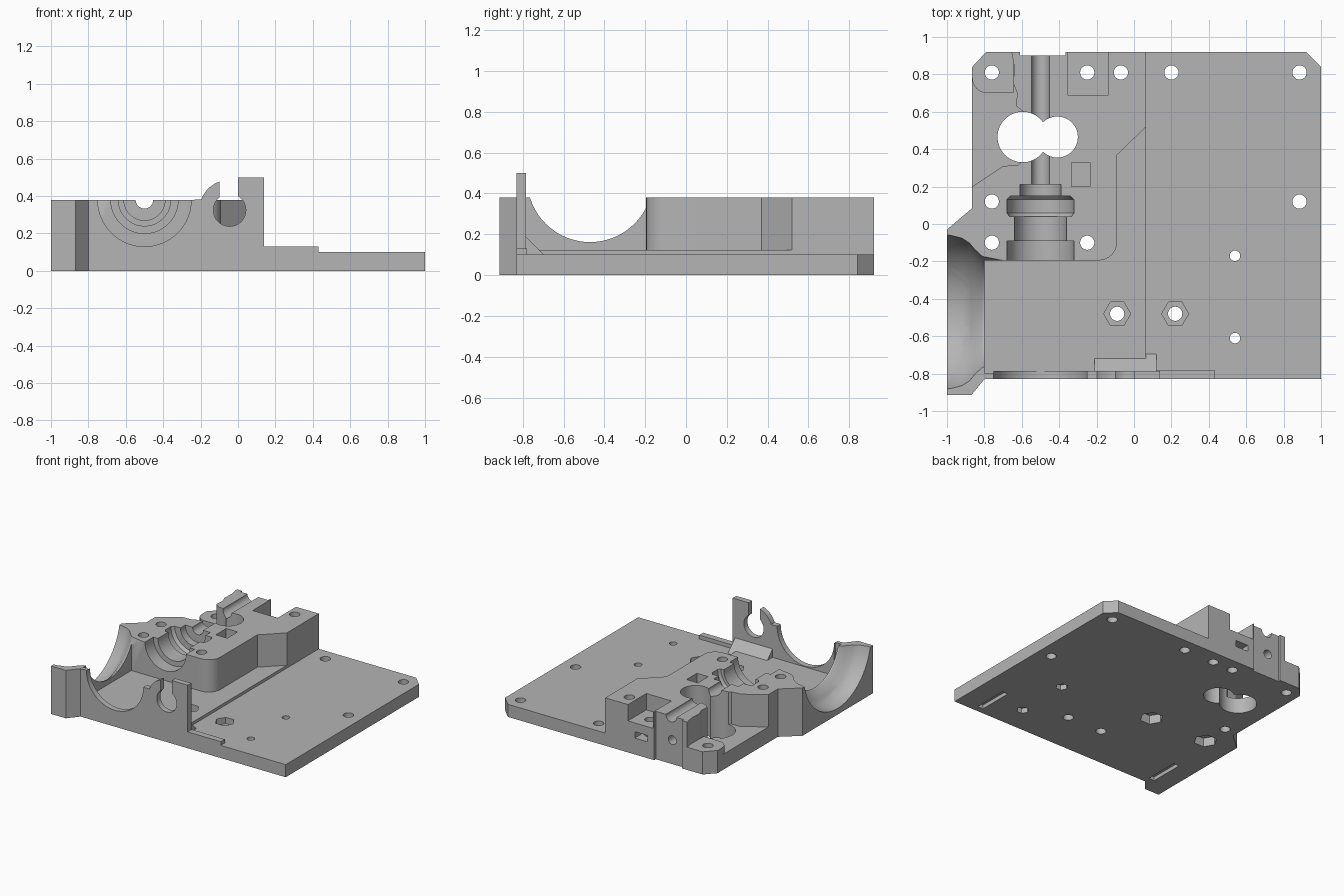
import bpy
import bmesh
from math import cos, sin, pi, radians
from mathutils import Vector

default_cube = bpy.data.objects.get("Cube")
if default_cube:
    bpy.data.objects.remove(default_cube, do_unlink=True)

grey = bpy.data.materials.new("plain grey")
grey.use_nodes = True
grey.diffuse_color = (0.46, 0.46, 0.46, 1)
grey.node_tree.nodes["Principled BSDF"].inputs["Base Color"].default_value = grey.diffuse_color

PLATE, FLOOR, TOP = 0.1, 0.123, 0.38      # main height levels
ORDER = {"x": (2, 0, 1), "y": (0, 2, 1), "z": (0, 1, 2)}


def finish(bm, name):
    bmesh.ops.recalc_face_normals(bm, faces=bm.faces)
    mesh = bpy.data.meshes.new(name)
    bm.to_mesh(mesh)
    bm.free()
    mesh.materials.append(grey)
    obj = bpy.data.objects.new(name, mesh)
    bpy.context.scene.collection.objects.link(obj)
    return obj


def prism(name, points, low, high, axis="z"):
    """Extrude a flat outline along an axis."""
    bm = bmesh.new()
    verts = []
    for a, b in points:
        raw = (a, b, low)
        verts.append(bm.verts.new([raw[i] for i in ORDER[axis]]))
    face = bm.faces.new(verts)
    side = bmesh.ops.extrude_face_region(bm, geom=[face])["geom"]
    raw = (0, 0, high - low)
    shift = Vector([raw[i] for i in ORDER[axis]])
    bmesh.ops.translate(bm, vec=shift, verts=[v for v in side if isinstance(v, bmesh.types.BMVert)])
    return finish(bm, name)


def arc(cx, cy, radius, start, end, steps):
    angles = [radians(start + (end - start) * i / steps) for i in range(steps + 1)]
    return [(cx + radius * cos(t), cy + radius * sin(t)) for t in angles]


def rod(a, b, radius, low, high, axis="z", sides=32):
    return prism("cutter", arc(a, b, radius, 0, 360, sides)[:-1], low, high, axis)


def box(x0, x1, y0, y1, low, high, name="cutter"):
    return prism(name, [(x0, y0), (x1, y0), (x1, y1), (x0, y1)], low, high)


def lathe(profile, axis, centre):
    """Revolve (distance, radius) points around a line through centre."""
    bm = bmesh.new()
    along = Vector((1, 0, 0)) if axis == "x" else Vector((0, 1, 0))
    centre = Vector(centre)
    ends = [(profile[0][0], 0)] + profile + [(profile[-1][0], 0)]
    verts = [bm.verts.new(centre + along * t + Vector((0, 0, r))) for t, r in ends]
    edges = [bm.edges.new(pair) for pair in zip(verts, verts[1:])]
    bmesh.ops.spin(bm, geom=verts + edges, cent=centre, axis=along,
                   angle=2 * pi, steps=64, use_duplicate=False)
    bmesh.ops.remove_doubles(bm, verts=bm.verts, dist=0.0001)
    return finish(bm, "cutter")


def carve(cutter, *targets):
    """Subtract a cutter from each target, then discard it."""
    for target in targets:
        mod = target.modifiers.new("carve", "BOOLEAN")
        mod.operation = "DIFFERENCE"
        mod.solver = "EXACT"
        mod.object = cutter
        graph = bpy.context.evaluated_depsgraph_get()
        graph.update()
        mesh = bpy.data.meshes.new_from_object(target.evaluated_get(graph))
        target.modifiers.clear()
        target.data = mesh
    bpy.data.objects.remove(cutter, do_unlink=True)


# Base plate and the slightly raised floor on its left part
left_edge = [(-0.79, 0.92), (-0.865, 0.84), (-0.865, 0.085), (-1, -0.03),
             (-1, -0.915), (-0.87, -0.915), (-0.8, -0.83)]
notch = [(-0.365, 0.92), (-0.365, 0.9), (-0.61, 0.9), (-0.61, 0.92)]
plate = prism("base_plate", left_edge + [(1, -0.83), (1, 0.84), (0.92, 0.92)] + notch, 0, PLATE)
floor = prism("raised_floor", left_edge + [(0.065, -0.83), (0.065, 0.92)] + notch, PLATE, FLOOR)

# Bearing block joined to the side funnel, with a broken edge around the open corner
broken_edge = [(-0.655, 0.92), (-0.64, 0.84), (-0.645, 0.75), (-0.625, 0.7), (-0.63, 0.63),
               (-0.59, 0.6), (-0.57, 0.36), (-0.62, 0.315), (-0.7, 0.31), (-0.865, 0.2)]
funnel_edge = left_edge[2:] + [(-0.75, -0.83), (-0.75, -0.8), (-0.8, -0.8), (-0.8, -0.195)]
rounded_corner = arc(-0.19, -0.095, 0.1, -90, 0, 8)
block_outline = (broken_edge + funnel_edge + rounded_corner
                 + [(-0.09, 0.37), (0.065, 0.52), (0.065, 0.92)] + notch)
block = prism("bearing_block", block_outline, FLOOR, TOP)

# Low screw boss in the open corner
boss = prism("corner_boss", left_edge[:2] + [(-0.865, 0.78)]
             + arc(-0.785, 0.78, 0.08, 180, 270, 6) + [(-0.645, 0.7), (-0.645, 0.92)], FLOOR, 0.18)

# Front bracket: cradle arc, hook and tall post
bracket = prism("front_bracket",
                [(-0.75, FLOOR)] + arc(-0.5, TOP, 0.25, 180, 360, 32)
                + arc(-0.05, 0.33, 0.155, 161, 109, 8)
                + [(0, 0.5), (0.14, 0.5), (0.14, FLOOR)], -0.83, -0.785, "y")
carve(rod(-0.045, 0.325, 0.087, -1, -0.7, "y"), bracket)
carve(box(-0.1, 0, -1, -0.7, 0.325, 0.6), bracket)
prism("bracket_fillet", [(-0.785, PLATE), (-0.695, PLATE), (-0.785, 0.19)], -0.21, 0.12, "x")
box(0.065, 0.43, -0.83, -0.78, PLATE, 0.13, "front_lip")

# Stepped bearing bore and shaft groove
carve(lathe([(-0.3, 0.18), (-0.09, 0.18), (-0.09, 0.14), (0.04, 0.14), (0.04, 0.165),
             (0.06, 0.18), (0.13, 0.18), (0.15, 0.16), (0.15, 0.11), (0.21, 0.11),
             (0.21, 0.047), (0.97, 0.047)], "y", (-0.5, 0, TOP)), block)

# Flared side funnel
carve(lathe([(-1.05, 0.425), (-0.98, 0.42), (-0.92, 0.405), (-0.88, 0.38), (-0.85, 0.345),
             (-0.81, 0.31), (-0.7, 0.29)], "x", (0, -0.47, 0.47)), block, floor, plate)

# Overlapping round openings through the block and plate
carve(rod(-0.595, 0.465, 0.135, -0.1, 0.6), block, floor, plate)
carve(rod(-0.41, 0.465, 0.11, -0.1, 0.6), block, floor, plate)

# Pocket, nut slots and rear hole in the block
carve(box(-0.355, -0.135, 0.69, 1, 0.25, 0.6), block)
carve(box(-0.335, -0.235, 0.2, 0.33, 0.18, 0.6), block)
carve(box(-0.305, -0.195, 0.74, 1, 0.13, 0.18), block)
carve(rod(-0.51, 0.19, 0.035, 0.7, 1, "y"), block)

# Vertical screw holes
for x, y in [(-0.76, 0.12), (-0.76, -0.1), (-0.25, -0.1), (-0.25, 0.81), (-0.07, 0.81)]:
    carve(rod(x, y, 0.038, -0.1, 0.6), block, floor, plate)
carve(rod(-0.76, 0.81, 0.038, -0.1, 0.6), boss, floor, plate)
for x, y in [(0.2, 0.81), (0.885, 0.81), (0.885, 0.12)]:
    carve(rod(x, y, 0.038, -0.1, 0.6), plate)
for y in (-0.17, -0.61):
    carve(rod(0.54, y, 0.028, -0.1, 0.6), plate)
    carve(rod(0.54, y, 0.045, -0.1, 0.04, sides=6), plate)

# Hexagonal nut seats: two from above, two from below
for x in (-0.09, 0.22):
    carve(rod(x, -0.48, 0.038, -0.1, 0.6), floor, plate)
    carve(rod(x, -0.48, 0.072, 0.05, 0.6, sides=6), floor, plate)
for x in (-0.25, -0.76):
    carve(rod(x, -0.1, 0.085, -0.1, 0.07, sides=6), plate)

# Shallow tie grooves underneath
for x in (-0.82, 0.8):
    carve(box(x - 0.025, x + 0.025, -0.78, -0.5, -0.1, 0.03), plate)

# Smooth the curved cuts while keeping edges sharp
for obj in bpy.context.scene.collection.all_objects:
    obj.select_set(obj.type == "MESH")
bpy.context.view_layer.objects.active = block
bpy.ops.object.shade_smooth_by_angle(angle=radians(25))
